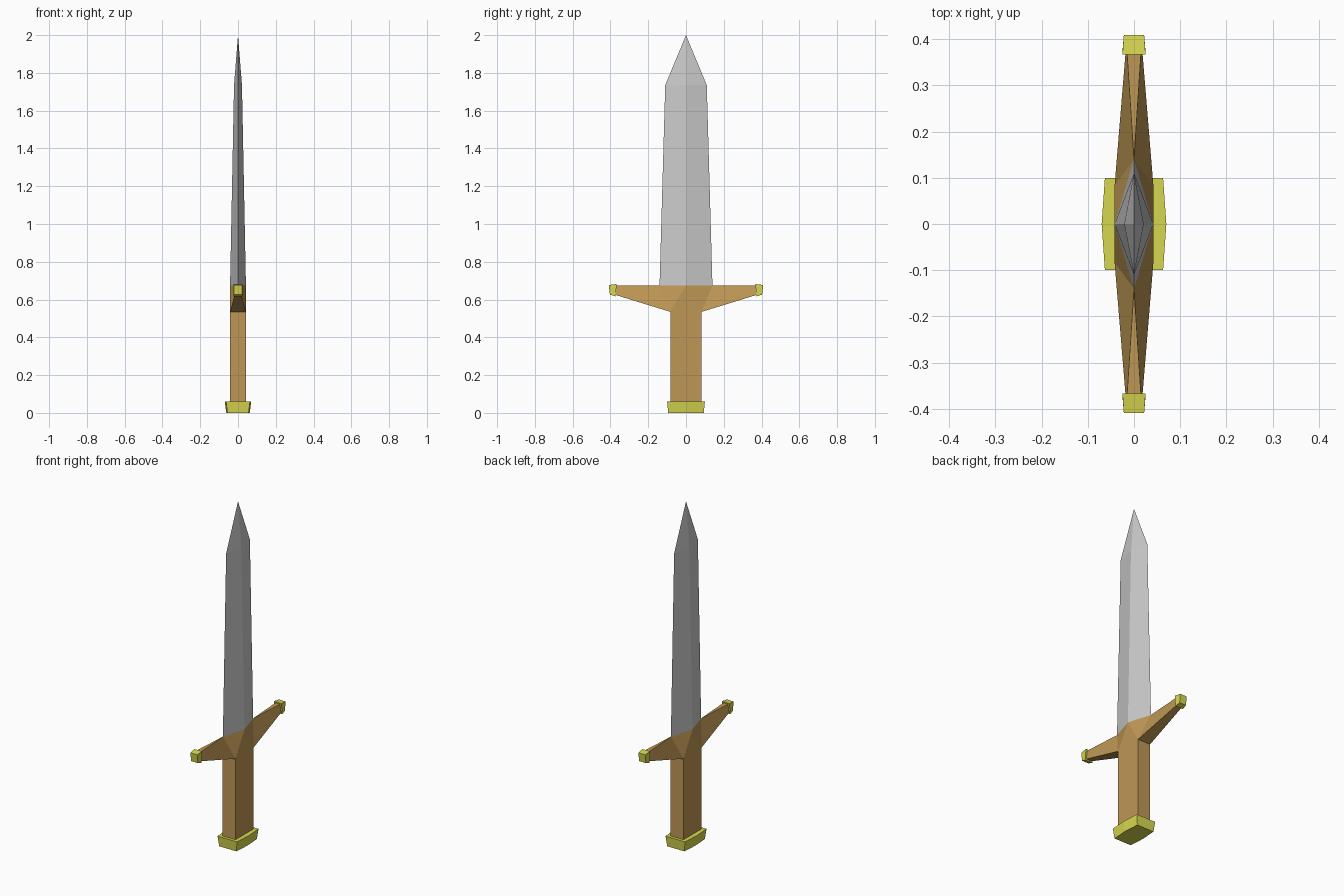
import bpy

if "Cube" in bpy.data.objects:
    bpy.data.objects.remove(bpy.data.objects["Cube"])


def material(name, rgb):
    m = bpy.data.materials.new(name)
    m.diffuse_color = (*rgb, 1)
    m.use_nodes = True
    m.node_tree.nodes["Principled BSDF"].inputs["Base Color"].default_value = m.diffuse_color
    return m


wood = material("wood", (0.52, 0.31, 0.09))
brass = material("brass", (0.68, 0.68, 0.08))


def quarter_part(name, verts, faces, mat=None):
    """One quarter (+x, +y) of a part, mirrored across x and y."""
    mesh = bpy.data.meshes.new(name)
    mesh.from_pydata(verts, [], faces)
    if mat:
        mesh.materials.append(mat)
    obj = bpy.data.objects.new(name, mesh)
    bpy.context.collection.objects.link(obj)
    mirror = obj.modifiers.new("mirror", 'MIRROR')
    mirror.use_axis = (True, True, False)
    mirror.use_clip = True
    return obj


def ring(x_mid, x_corner, y, z):
    """Quarter outline of a six-sided section, with its centre last."""
    return [(x_mid, 0, z), (x_corner, y, z), (0, y, z), (0, 0, z)]


# quarter prism between a lower and an upper ring
PRISM = [(0, 1, 5, 4), (1, 2, 6, 5), (4, 5, 6, 7), (3, 2, 1, 0)]

# pommel and grip
quarter_part("pommel", ring(0.062, 0.056, 0.094, 0) + ring(0.07, 0.063, 0.1, 0.06),
             PRISM, brass)
quarter_part("grip", ring(0.042, 0.042, 0.083, 0.055) + ring(0.042, 0.042, 0.083, 0.535),
             PRISM[:2], wood)

# guard: arms taper from the grip to the tips, top meets the blade's diamond base
quarter_part("guard", [
    (0, 0.14, 0.675), (0.042, 0, 0.675), (0.042, 0.083, 0.535), (0.042, 0, 0.535),
    (0.016, 0.385, 0.675), (0.018, 0.375, 0.625), (0, 0.385, 0.675),
    (0, 0.375, 0.625), (0, 0.083, 0.535)],
    [(1, 3, 2), (1, 2, 0), (0, 2, 5, 4), (0, 4, 6), (2, 8, 7, 5)], wood)

# guard tips: slightly flared blocks
quarter_part("guard_tip", [
    (0, 0.373, 0.617), (0.025, 0.373, 0.617), (0.025, 0.367, 0.682), (0, 0.367, 0.682),
    (0, 0.403, 0.626), (0.022, 0.403, 0.626), (0.022, 0.409, 0.677), (0, 0.409, 0.677)],
    [(0, 3, 2, 1), (4, 5, 6, 7), (1, 2, 6, 5), (2, 3, 7, 6), (0, 1, 5, 4)], brass)

# blade: diamond section narrowing to a point
quarter_part("blade", [
    (0.042, 0, 0.675), (0, 0.14, 0.675), (0.021, 0, 1.735), (0, 0.11, 1.735), (0, 0, 2)],
    [(0, 1, 3, 2), (2, 3, 4)])
